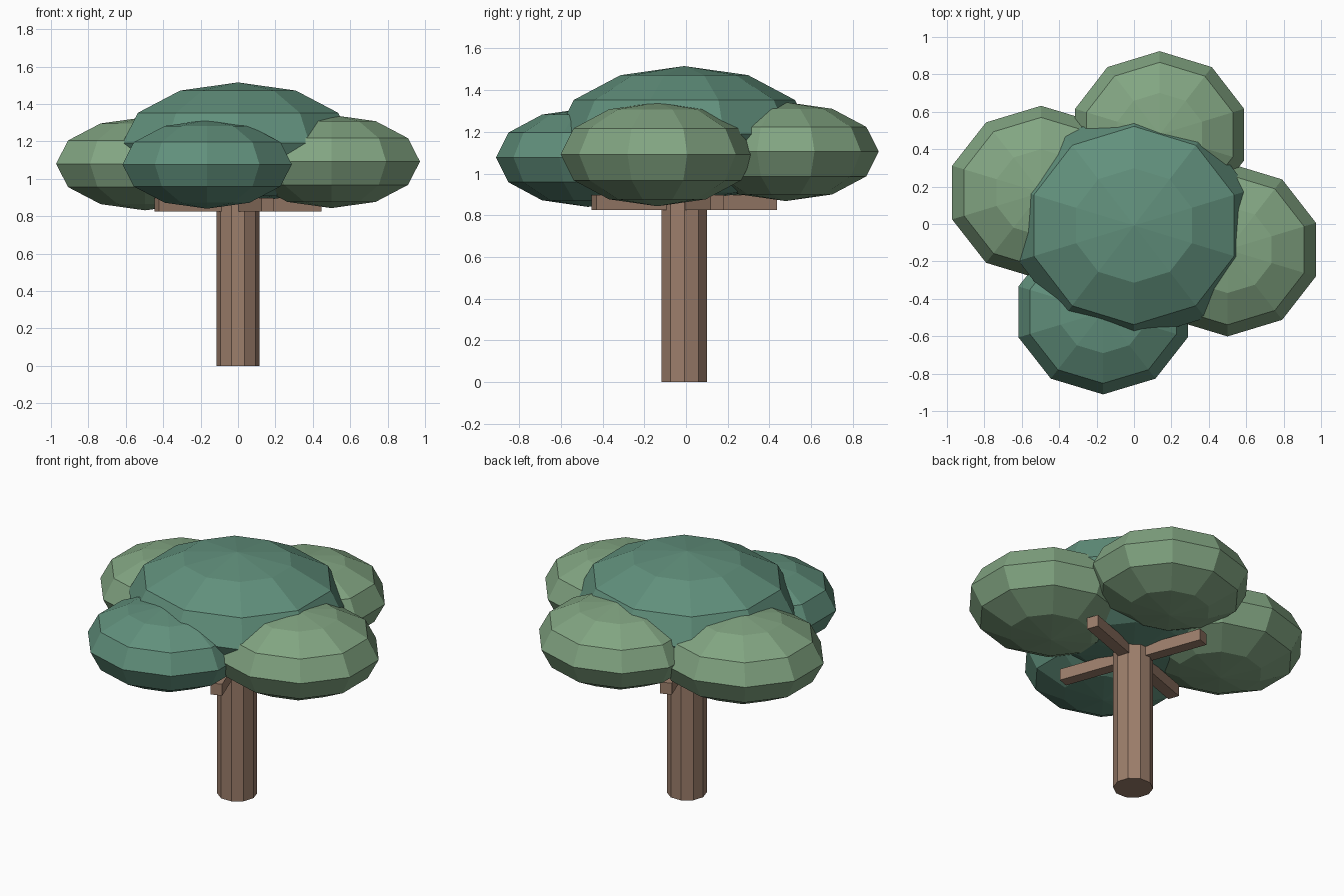
import bpy, math

if "Cube" in bpy.data.objects:
    bpy.data.objects.remove(bpy.data.objects["Cube"])

CY = -0.008  # trunk axis in y


def material(name, srgb):
    m = bpy.data.materials.new(name)
    lin = [((c / 255 + 0.055) / 1.055) ** 2.4 for c in srgb]
    m.diffuse_color = (*lin, 1)
    m.use_nodes = True
    m.node_tree.nodes["Principled BSDF"].inputs["Base Color"].default_value = m.diffuse_color
    return m


bark = material("brown_bark", (156, 126, 107))
deep = material("deep_green", (97, 144, 124))
light = material("light_green", (130, 165, 130))


def finish(name, mat):
    ob = bpy.context.object
    ob.name = name
    ob.data.materials.append(mat)
    return ob


# Trunk: ten-sided straight column, corners on the x axis
bpy.ops.mesh.primitive_cylinder_add(vertices=10, radius=0.114, depth=0.92,
                                    location=(0, CY, 0.46),
                                    rotation=(0, 0, math.pi / 2))
finish("trunk", bark)

# Four square branches radiating from the trunk top
LENGTH = 0.461
for i in range(4):
    a = math.radians(20 + 90 * i)
    bpy.ops.mesh.primitive_cube_add(
        size=1, rotation=(0, 0, a),
        location=(LENGTH / 2 * math.cos(a), CY + LENGTH / 2 * math.sin(a), 0.86))
    ob = finish(f"branch_{i + 1}", bark)
    ob.scale = (LENGTH, 0.07, 0.072)

# Foliage: flat-shaded squashed spheres (centre, radii)
clumps = [
    ("crown_foliage", (0, CY, 1.19), (0.65, 0.612, 0.325), deep),
    ("right_foliage", (0.5, -0.137, 1.092), (0.497, 0.464, 0.249), light),
    ("back_foliage", (0.137, 0.478, 1.105), (0.475, 0.446, 0.237), light),
    ("left_foliage", (-0.497, 0.168, 1.08), (0.5, 0.464, 0.249), light),
    ("front_foliage", (-0.165, -0.47, 1.077), (0.476, 0.441, 0.237), deep),
]
for name, centre, radii, mat in clumps:
    bpy.ops.mesh.primitive_uv_sphere_add(segments=10, ring_count=6, radius=1,
                                         location=centre)
    finish(name, mat).scale = radii
